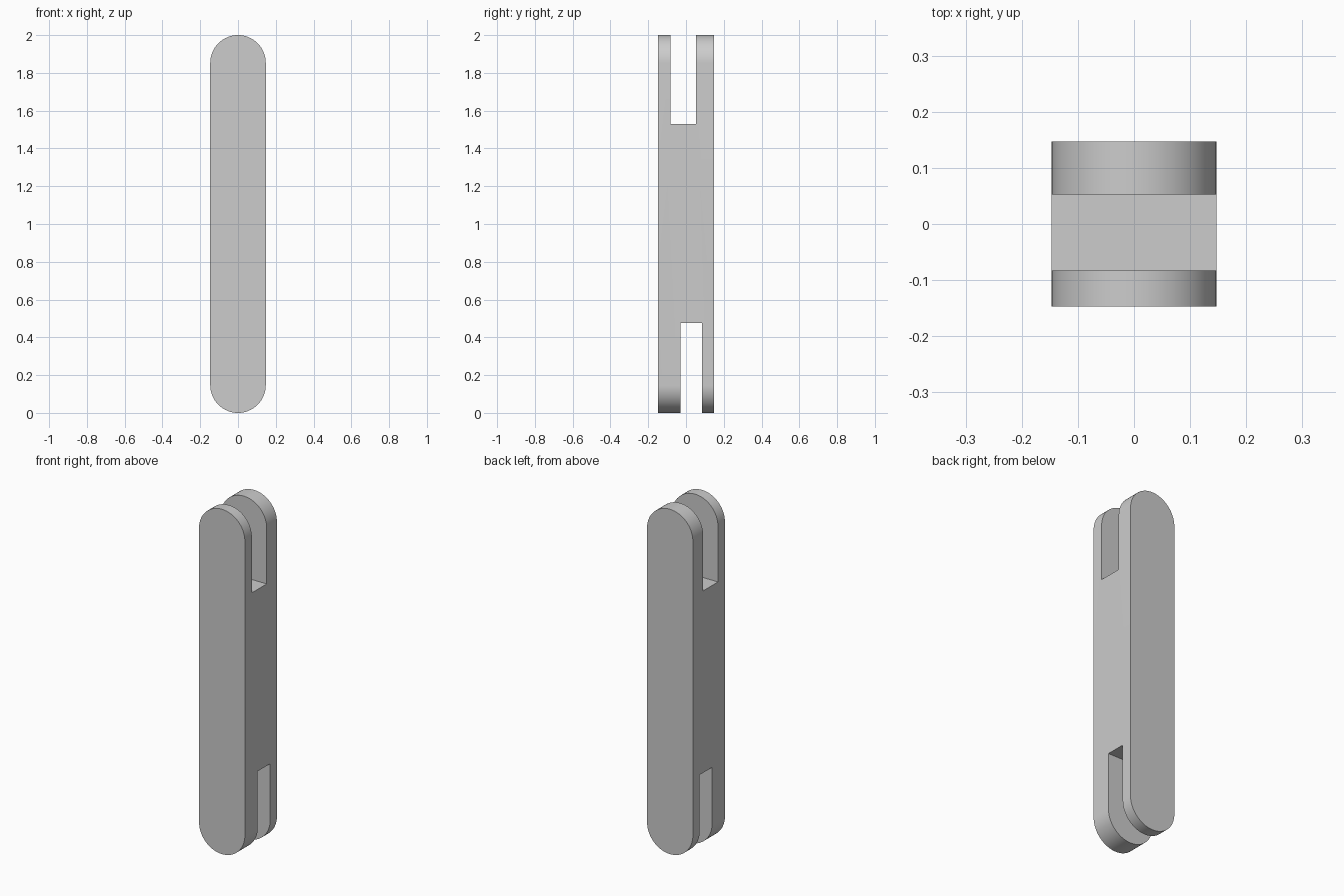
import bpy
import bmesh
import math

cube = bpy.data.objects.get("Cube")
if cube:
    bpy.data.objects.remove(cube, do_unlink=True)

RADIUS = 0.147      # half width and half depth of the bar
HEIGHT = 2.0
STEPS = 32          # segments per rounded end

grey = bpy.data.materials.new("plain grey")
grey.use_nodes = True
colour = (0.604, 0.604, 0.604, 1)
grey.diffuse_color = colour
grey.node_tree.nodes["Principled BSDF"].inputs["Base Color"].default_value = colour


def new_object(name, bm):
    bmesh.ops.recalc_face_normals(bm, faces=bm.faces)
    mesh = bpy.data.meshes.new(name)
    bm.to_mesh(mesh)
    bm.free()
    mesh.materials.append(grey)
    obj = bpy.data.objects.new(name, mesh)
    bpy.context.collection.objects.link(obj)
    return obj


def slot_cutter(name, y0, y1, z0, z1):
    bm = bmesh.new()
    bmesh.ops.create_cube(bm, size=1)
    bmesh.ops.scale(bm, vec=(1, y1 - y0, z1 - z0), verts=bm.verts)
    bmesh.ops.translate(bm, vec=(0, (y0 + y1) / 2, (z0 + z1) / 2), verts=bm.verts)
    obj = new_object(name, bm)
    obj.hide_render = True
    return obj


# Link bar: a stadium outline extruded from front to back
bm = bmesh.new()
outline = []
for start, centre_z in ((0, HEIGHT - RADIUS), (math.pi, RADIUS)):
    for i in range(STEPS + 1):
        a = start + math.pi * i / STEPS
        outline.append(bm.verts.new((RADIUS * math.cos(a), -RADIUS,
                                     centre_z + RADIUS * math.sin(a))))
front = bm.faces.new(outline)
back = bmesh.ops.extrude_face_region(bm, geom=[front])
moved = [v for v in back["geom"] if isinstance(v, bmesh.types.BMVert)]
bmesh.ops.translate(bm, vec=(0, 2 * RADIUS, 0), verts=moved)
# Extruding can drop the source cap, so close the front if it is open
rim = [e for e in bm.edges if e.is_boundary]
if rim:
    bmesh.ops.holes_fill(bm, edges=rim, sides=0)
bar = new_object("link_bar", bm)

# Fork slots at the top and bottom, each open through the rounded end
cutters = [slot_cutter("top_slot_cutter", -0.083, 0.053, 1.53, 2.2),
           slot_cutter("bottom_slot_cutter", -0.029, 0.085, -0.2, 0.475)]
bpy.ops.object.select_all(action="DESELECT")
bar.select_set(True)
bpy.context.view_layer.objects.active = bar
for cutter in cutters:
    mod = bar.modifiers.new(cutter.name, "BOOLEAN")
    mod.operation = "DIFFERENCE"
    mod.solver = "EXACT"
    mod.object = cutter
    bpy.ops.object.modifier_apply(modifier=mod.name)
for cutter in cutters:
    bpy.data.objects.remove(cutter, do_unlink=True)

# Smooth rounded ends with crisp edges
bpy.ops.object.shade_smooth_by_angle(angle=math.radians(30))
